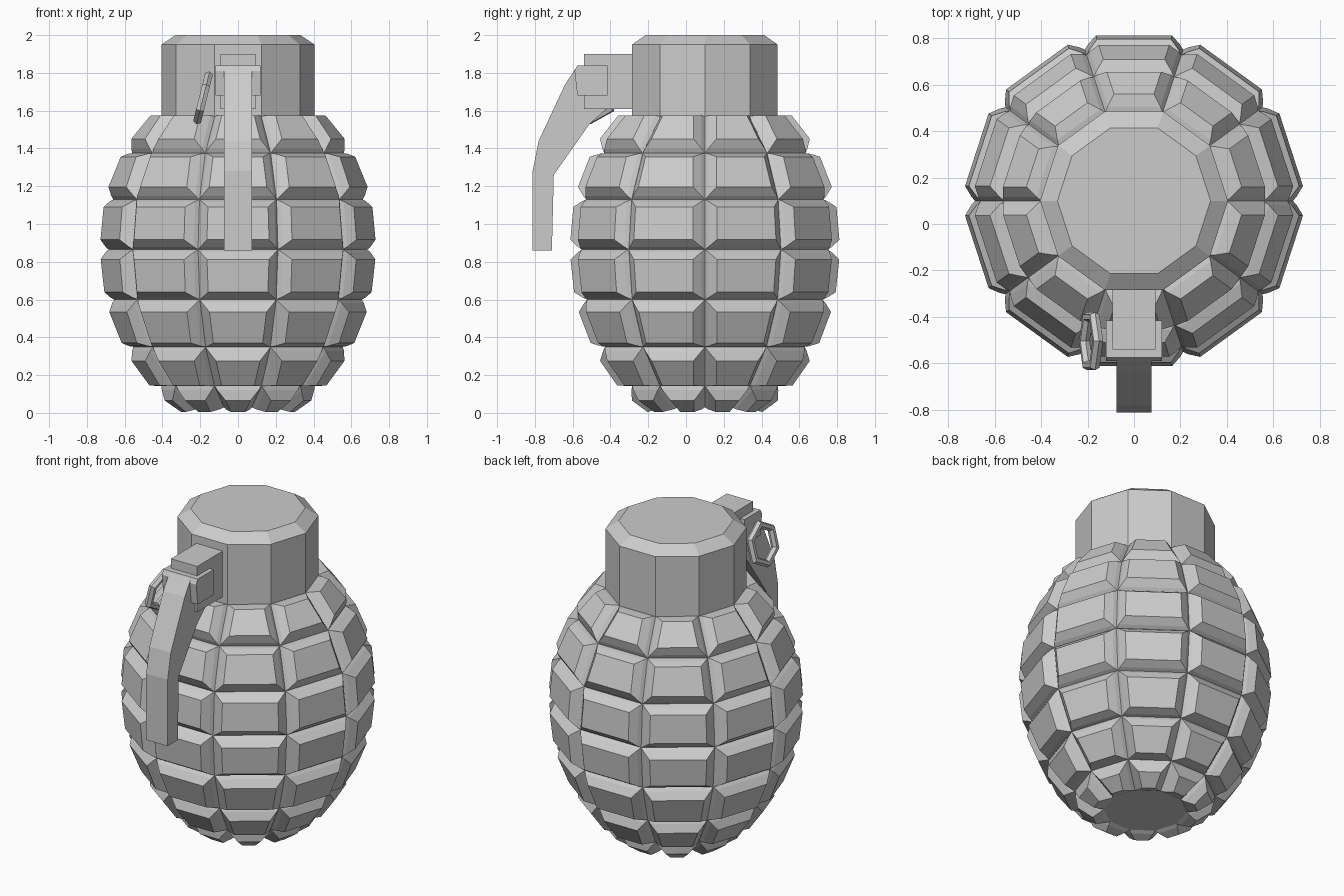
import bpy, bmesh, math
from mathutils import Vector

if "Cube" in bpy.data.objects:
    bpy.data.objects.remove(bpy.data.objects["Cube"])

AXIS_Y = 0.10  # the body axis sits behind the origin because the lever overhangs the front
SIDES = 10


def finish(name, bm):
    bmesh.ops.recalc_face_normals(bm, faces=bm.faces)
    mesh = bpy.data.meshes.new(name)
    bm.to_mesh(mesh)
    bm.free()
    obj = bpy.data.objects.new(name, mesh)
    bpy.context.collection.objects.link(obj)
    return obj


def lathe(profile):
    """Ten-sided capped solid of revolution; returns bmesh and its side quads."""
    bm = bmesh.new()
    rings = []
    for r, z in profile:
        rings.append([bm.verts.new((r * math.cos(i * math.tau / SIDES),
                                    AXIS_Y + r * math.sin(i * math.tau / SIDES), z))
                      for i in range(SIDES)])
    quads = []
    for low, high in zip(rings, rings[1:]):
        for i in range(SIDES):
            j = (i + 1) % SIDES
            quads.append(bm.faces.new((low[i], low[j], high[j], high[i])))
    bm.faces.new(rings[0][::-1])
    bm.faces.new(rings[-1])
    bm.normal_update()
    return bm, quads


def extrude_side(name, outline, half_width):
    """Solid from a (y, z) outline, extruded symmetrically along x."""
    bm = bmesh.new()
    left = [bm.verts.new((-half_width, y, z)) for y, z in outline]
    face = bm.faces.new(left)
    new = bmesh.ops.extrude_face_region(bm, geom=[face])["geom"]
    verts = [v for v in new if isinstance(v, bmesh.types.BMVert)]
    bmesh.ops.translate(bm, verts=verts, vec=Vector((2 * half_width, 0, 0)))
    return finish(name, bm)


# Body: egg-shaped core whose every facet rises into a chamfered block
bm, quads = lathe([(0.24, 0.03), (0.405, 0.145), (0.555, 0.35), (0.655, 0.60),
                   (0.685, 0.865), (0.66, 1.13), (0.56, 1.375), (0.40, 1.57)])
for inset, rise in ((0.012, 0.022), (0.034, 0.043)):
    bmesh.ops.inset_individual(bm, faces=quads, thickness=inset, depth=rise,
                               use_even_offset=True)
    bm.normal_update()
finish("segmented_body", bm)

# Neck cap with chamfered top
bm, _ = lathe([(0.405, 1.52), (0.405, 1.95), (0.33, 2.0)])
finish("neck_cap", bm)

# Bracket joining lever to neck
extrude_side("lever_bracket",
             [(-0.25, 1.61), (-0.25, 1.90), (-0.54, 1.90), (-0.54, 1.61)], 0.092)

# Wide clip at the head of the lever
extrude_side("lever_clip",
             [(-0.415, 1.68), (-0.415, 1.84), (-0.575, 1.84), (-0.59, 1.81), (-0.575, 1.68)], 0.12)

# Bent safety lever
extrude_side("safety_lever",
             [(-0.42, 1.82), (-0.58, 1.83), (-0.64, 1.74), (-0.78, 1.44), (-0.812, 1.28),
              (-0.812, 0.86), (-0.71, 0.86), (-0.70, 1.26), (-0.51, 1.53), (-0.42, 1.61)], 0.075)

# Tilted hexagonal pull ring hanging beside the clip
bpy.ops.mesh.primitive_torus_add(major_segments=6, minor_segments=6,
                                 major_radius=0.12, minor_radius=0.024,
                                 location=(-0.185, -0.505, 1.668),
                                 rotation=(0, math.radians(104), 0))
bpy.context.object.name = "pull_ring"
